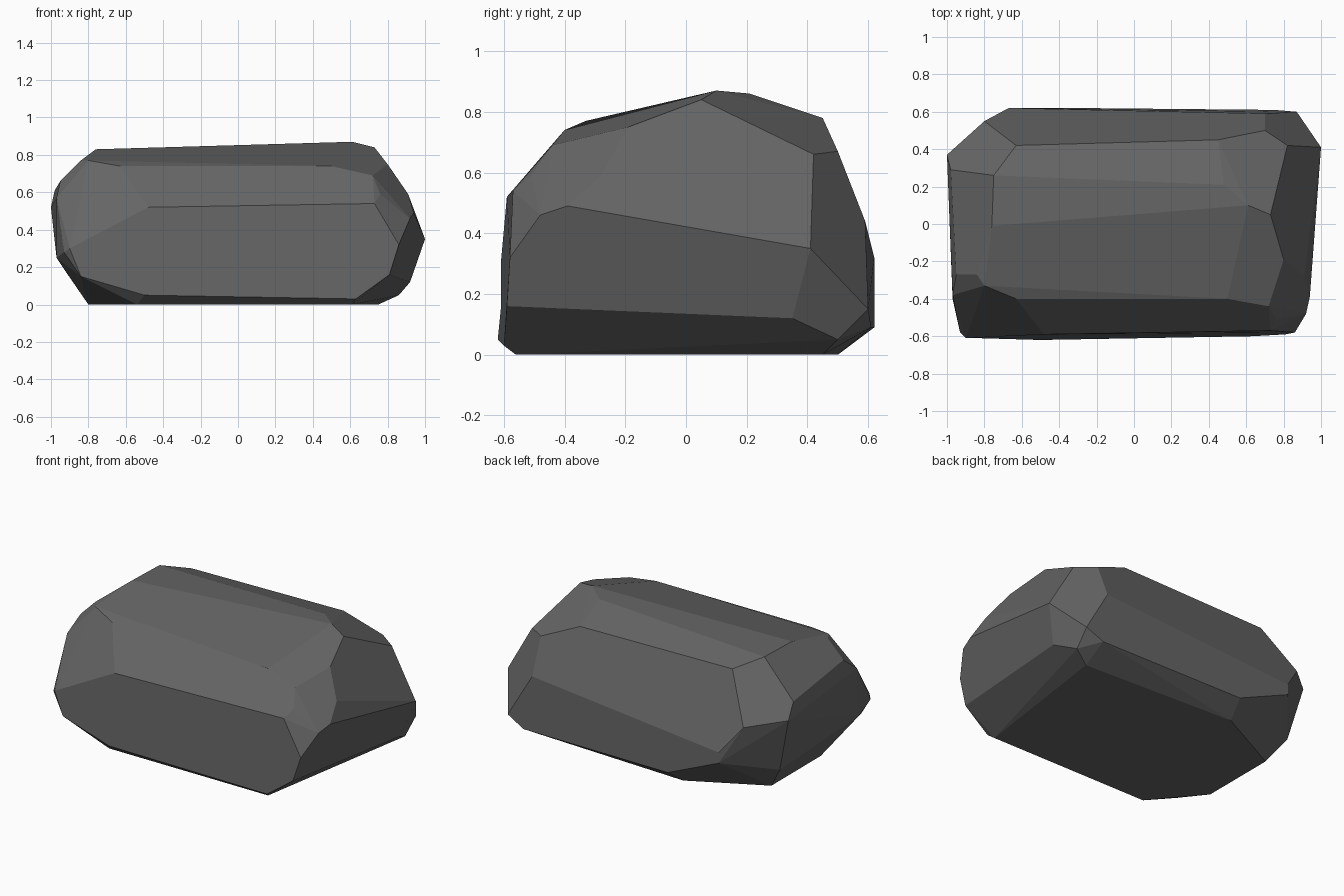
import bpy
import bmesh
import math

# Remove the default object
default_cube = bpy.data.objects.get("Cube")
if default_cube:
    bpy.data.objects.remove(default_cube, do_unlink=True)


def flat_material(name, colour):
    """One plain colour for viewport and render."""
    material = bpy.data.materials.new(name)
    material.use_nodes = True
    material.diffuse_color = colour
    shader = material.node_tree.nodes["Principled BSDF"]
    shader.inputs["Base Color"].default_value = colour
    shader.inputs["Roughness"].default_value = 0.9
    return material


def faceted_stone(name, corners, merge_angle, material):
    """Wrap the corners in a convex skin and merge nearly level facets."""
    bm = bmesh.new()
    for corner in corners:
        bm.verts.new(corner)
    bmesh.ops.convex_hull(bm, input=bm.verts[:])
    loose = [vert for vert in bm.verts if not vert.link_faces]
    bmesh.ops.delete(bm, geom=loose, context="VERTS")
    bmesh.ops.dissolve_limit(bm, angle_limit=merge_angle,
                             verts=bm.verts[:], edges=bm.edges[:])
    bmesh.ops.recalc_face_normals(bm, faces=bm.faces[:])
    mesh = bpy.data.meshes.new(name)
    bm.to_mesh(mesh)
    bm.free()
    mesh.materials.append(material)
    for polygon in mesh.polygons:
        polygon.use_smooth = False
    stone = bpy.data.objects.new(name, mesh)
    bpy.context.scene.collection.objects.link(stone)
    return stone


# Flat underside resting on the ground
base = [(x, y, 0) for x, y in (
    (.61, -.56), (.75, .45), (-.33, .5),
    (-.8, .26), (-.8, -.25), (-.54, -.56))]

# Undercut rim just above the ground
lower_rim = [
    (.63, -.6, .03), (.81, -.59, .16), (.92, .35, .12), (.86, .5, .05),
    (.87, .6, .15), (.75, .61, .09), (-.3, .62, .09), (-.67, .62, .25),
    (-.91, .33, .16), (-.97, -.4, .25), (-.84, -.61, .15), (-.5, -.62, .05)]

# Widest belt of the stone
waist = [
    (.86, -.58, .32), (.92, -.48, .46), (.94, -.39, .49), (1, .41, .35),
    (.7, .59, .44), (-.67, .62, .32), (-.8, .55, .49), (-1, .37, .52),
    (-.93, -.58, .28), (-.9, -.61, .3), (-.48, -.59, .52), (.73, -.57, .54)]

# Sloping shoulders at both ends
shoulders = [
    (.76, -.51, .59), (.91, -.28, .59), (.82, .42, .66), (.7, .5, .67),
    (-.98, .29, .61), (-.97, -.38, .57), (-.95, -.27, .66)]

# Long crown with its ridge toward the back
crown = [
    (.72, -.44, .69), (.8, -.19, .75), (.73, .05, .84), (.61, .1, .87),
    (.48, .21, .86), (.45, .45, .78), (-.63, .42, .78), (-.75, .26, .83),
    (-.76, -.01, .83), (-.84, -.27, .77), (-.8, -.33, .77),
    (-.63, -.4, .74), (.5, -.4, .74)]

stone_grey = flat_material("dark stone grey", (.13, .13, .13, 1))
faceted_stone("boulder", base + lower_rim + waist + shoulders + crown,
              math.radians(6), stone_grey)
